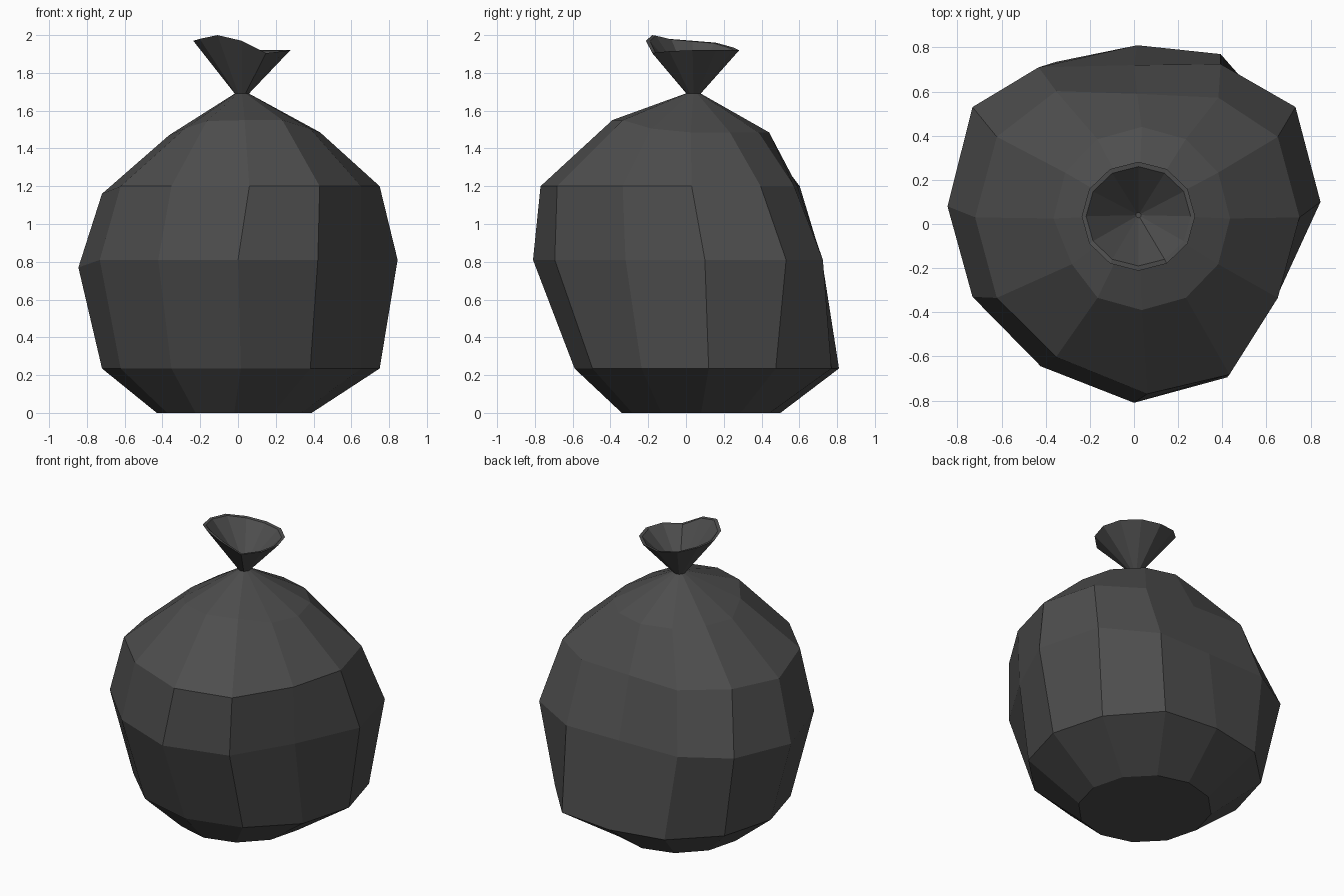
import bpy, bmesh
from math import cos, sin, pi

if "Cube" in bpy.data.objects:
    bpy.data.objects.remove(bpy.data.objects["Cube"])

SIDES = 12

mat = bpy.data.materials.new("dark_plastic")
mat.diffuse_color = (0.075, 0.075, 0.075, 1)
mat.use_nodes = True
mat.node_tree.nodes["Principled BSDF"].inputs["Base Color"].default_value = mat.diffuse_color


def ring(cx, cy, rx, ry, z, dents={}):
    """A 12-sided ring; dents shift single corners. z may be a list."""
    pts = []
    for k in range(SIDES):
        a = 2 * pi * k / SIDES
        dx, dy, dz = dents.get(k, (0, 0, 0))
        h = z[k] if isinstance(z, list) else z
        pts.append((cx + rx * cos(a) + dx, cy + ry * sin(a) + dy, h + dz))
    return pts


def loft(name, rings, cap_start, cap_end):
    bm = bmesh.new()
    loops = [[bm.verts.new(p) for p in r] for r in rings]
    for lo, hi in zip(loops, loops[1:]):
        for k in range(SIDES):
            n = (k + 1) % SIDES
            bm.faces.new((lo[k], lo[n], hi[n], hi[k]))
    if cap_start:
        bm.faces.new(loops[0][::-1])
    if cap_end:
        bm.faces.new(loops[-1])
    bmesh.ops.recalc_face_normals(bm, faces=bm.faces)
    me = bpy.data.meshes.new(name)
    bm.to_mesh(me)
    bm.free()
    me.materials.append(mat)
    ob = bpy.data.objects.new(name, me)
    bpy.context.collection.objects.link(ob)
    return ob


# Sagging bag body, from flat base up to the pinched neck
body = [
    ring(-0.02, 0.08, 0.41, 0.42, 0),
    ring(0.015, 0.12, 0.735, 0.71, 0.235, {2: (.01, .035, 0), 3: (0, -.02, 0)}),
    ring(0, 0.10, 0.845, 0.86, 0.81, {
        2: (-.03, -.12, 0), 3: (0, -.24, 0), 4: (-.01, -.135, 0), 6: (0, -.02, -.04),
        9: (0, -.05, 0), 10: (0, -.05, 0), 11: (-.08, .01, 0)}),
    ring(0.015, 0.03, 0.735, 0.73, 1.2, {
        2: (0, -.09, 0), 3: (0, -.17, 0), 4: (0, -.06, 0), 6: (0, 0, -.04),
        9: (.045, -.07, 0), 10: (.05, -.08, 0)}),
    ring(0.035, 0.025, 0.4, 0.415, 1.485, {
        6: (0, 0, -.015), 7: (.03, 0, .02), 8: (0, 0, .06),
        9: (0, 0, .065), 10: (0, 0, .065), 11: (0, 0, .02)}),
    ring(0.02, 0.04, 0.03, 0.03, 1.695),
]
loft("bag_body", body, True, True)

# Flared, crumpled opening above the knot, with a thin wall
lip = [1.92, 1.92, 1.92, 1.92, 1.935, 1.96, 1.97, 1.98, 2.0, 1.97, 1.905, 1.915]
top = [
    ring(0.02, 0.04, 0.033, 0.033, 1.685),
    ring(0.02, 0.035, 0.257, 0.247, lip),
    ring(0.02, 0.035, 0.237, 0.225, [z - 0.003 for z in lip]),
    ring(0.02, 0.04, 0.012, 0.012, 1.71),
]
loft("gathered_opening", top, True, True)
